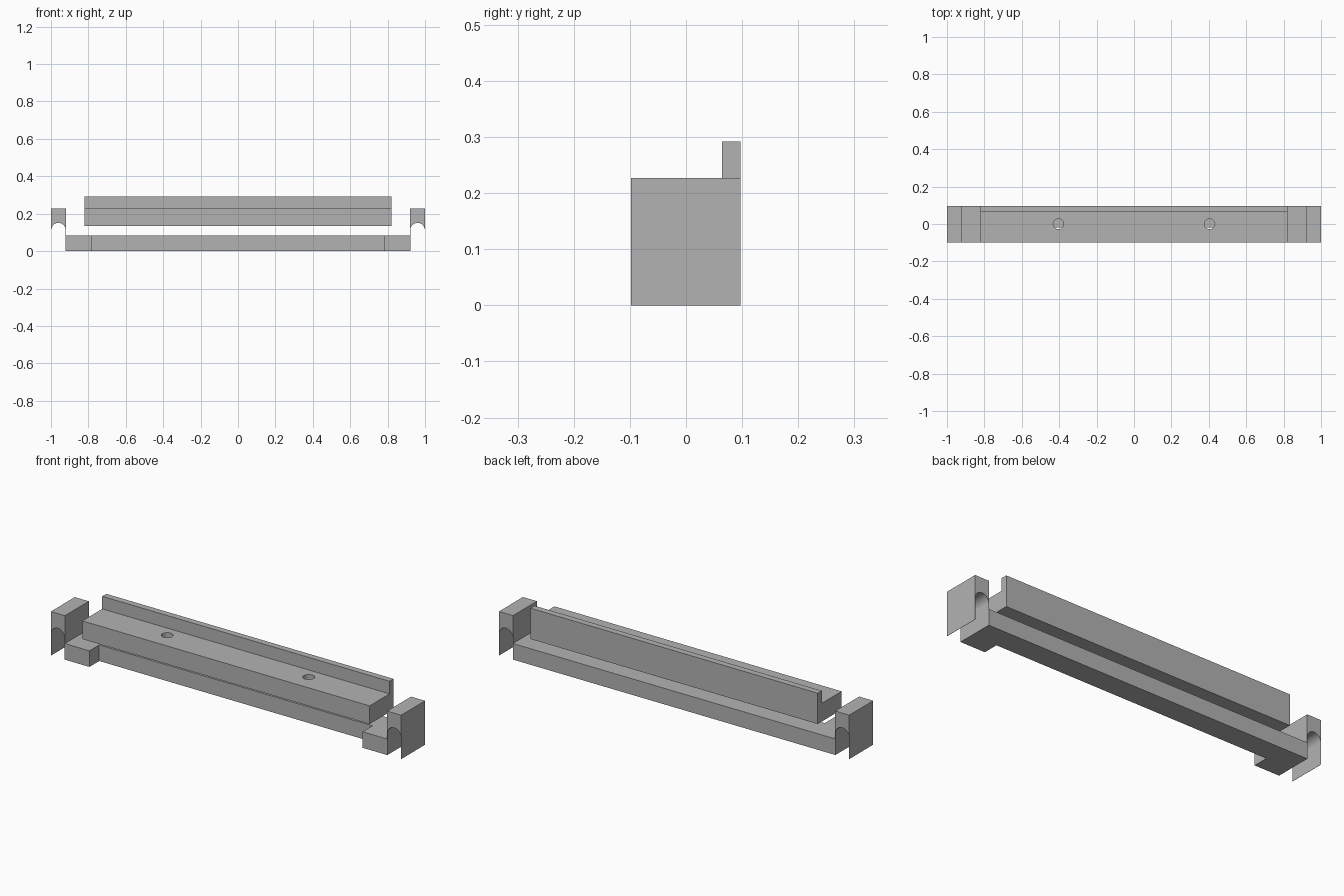
import bpy, bmesh
from math import sin, cos, pi

cube = bpy.data.objects.get("Cube")
if cube:
    bpy.data.objects.remove(cube, do_unlink=True)

FRONT, BACK = -0.098, 0.097

grey = bpy.data.materials.new("plain grey")
grey.use_nodes = True
colour = (0.45, 0.45, 0.45, 1)
grey.diffuse_color = colour
grey.node_tree.nodes["Principled BSDF"].inputs["Base Color"].default_value = colour


def extrude(name, points, direction):
    """Extrude a flat outline along a direction into a solid object."""
    bm = bmesh.new()
    face = bm.faces.new([bm.verts.new(p) for p in points])
    result = bmesh.ops.extrude_face_region(bm, geom=[face])
    moved = [v for v in result["geom"] if isinstance(v, bmesh.types.BMVert)]
    bmesh.ops.translate(bm, verts=moved, vec=direction)
    bmesh.ops.recalc_face_normals(bm, faces=bm.faces)
    mesh = bpy.data.meshes.new(name)
    bm.to_mesh(mesh)
    bm.free()
    mesh.materials.append(grey)
    obj = bpy.data.objects.new(name, mesh)
    bpy.context.collection.objects.link(obj)
    return obj


def smooth(obj):
    bpy.ops.object.select_all(action="DESELECT")
    obj.select_set(True)
    bpy.context.view_layer.objects.active = obj
    bpy.ops.object.shade_smooth_by_angle()


# Base rail with a forward foot at each end
rail_end, foot_inner, notch = 0.92, 0.78, -0.018
half = [(foot_inner, notch), (foot_inner, FRONT), (rail_end, FRONT), (rail_end, BACK)]
outline = half + [(-x, y) for x, y in reversed(half)]
extrude("base_rail", [(x, y, 0) for x, y in outline], (0, 0, 0.083))

# End blocks, each arched out from below with thin walls left standing
wall, radius, spring, top = 0.001, 0.039, 0.112, 0.227
for side, name in ((1, "left_end_block"), (-1, "right_end_block")):
    arch = [(0.96 + radius * cos(pi * i / 24), spring + radius * sin(pi * i / 24))
            for i in range(25)]
    inner, outer = 0.96 - radius, 0.96 + radius
    profile = [(outer, 0)] + arch + [(inner, 0), (inner - wall, 0),
               (inner - wall, top), (outer + wall, top), (outer + wall, 0)]
    smooth(extrude(name, [(side * x, FRONT, z) for x, z in profile],
                   (0, BACK - FRONT, 0)))

# Upper bar with a raised lip along the back
profile = [(FRONT, 0.133), (BACK, 0.133), (BACK, 0.292),
           (0.064, 0.292), (0.064, 0.227), (FRONT, 0.227)]
bar = extrude("upper_bar", [(-0.82, y, z) for y, z in profile], (1.64, 0, 0))

# Two screw holes through the bar
for x in (-0.404, 0.404):
    circle = [(x + 0.028 * cos(pi * i / 16), 0.028 * sin(pi * i / 16), 0.1)
              for i in range(32)]
    cutter = extrude("hole_cutter", circle, (0, 0, 0.15))
    cutter.hide_render = True
    hole = bar.modifiers.new("screw_hole", "BOOLEAN")
    hole.operation = "DIFFERENCE"
    hole.solver = "EXACT"
    hole.object = cutter
    bpy.context.view_layer.objects.active = bar
    bpy.ops.object.modifier_apply(modifier=hole.name)
    bpy.data.objects.remove(cutter, do_unlink=True)
smooth(bar)
